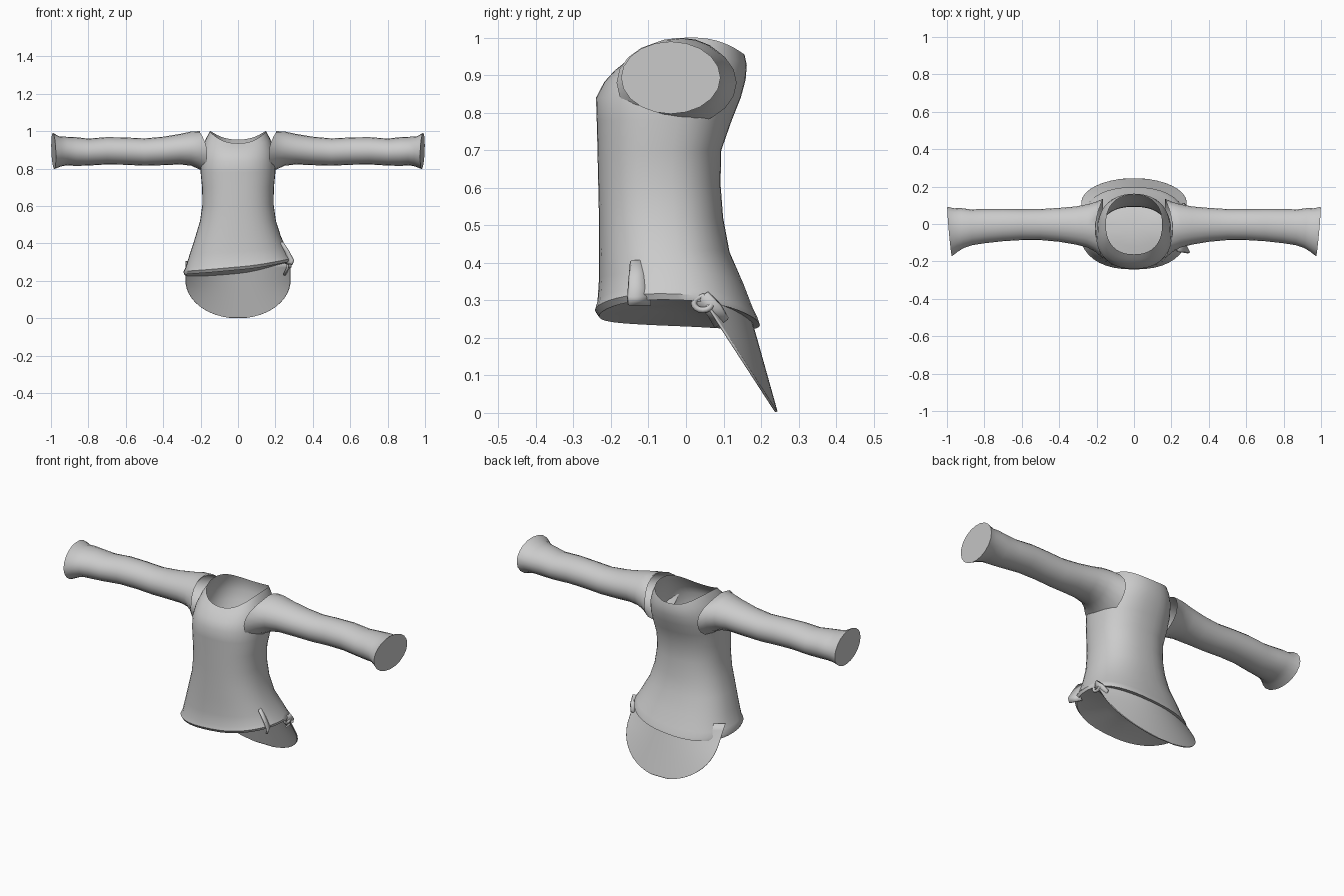
import bpy, bmesh, math
from mathutils import Vector

cube = bpy.data.objects.get("Cube")
if cube:
    bpy.data.objects.remove(cube)

cloth = bpy.data.materials.new("grey_cloth")
cloth.use_nodes = True
GREY = (0.6, 0.6, 0.6, 1)
cloth.diffuse_color = GREY
cloth.node_tree.nodes["Principled BSDF"].inputs["Base Color"].default_value = GREY


def finish(name, bm, angle=50):
    bmesh.ops.recalc_face_normals(bm, faces=bm.faces)
    mesh = bpy.data.meshes.new(name)
    bm.to_mesh(mesh)
    bm.free()
    obj = bpy.data.objects.new(name, mesh)
    bpy.context.collection.objects.link(obj)
    mesh.materials.append(cloth)
    bpy.ops.object.select_all(action='DESELECT')
    obj.select_set(True)
    bpy.context.view_layer.objects.active = obj
    bpy.ops.object.shade_smooth_by_angle(angle=math.radians(angle))
    return obj


def loft(bm, rows, closed=True):
    rings = [[bm.verts.new(p) for p in row] for row in rows]
    n = len(rings[0])
    for a, b in zip(rings, rings[1:]):
        for i in range(n if closed else n - 1):
            j = (i + 1) % n
            bm.faces.new((a[i], a[j], b[j], b[i]))
    return rings


def thicken(obj, amount):
    mod = obj.modifiers.new("thickness", 'SOLIDIFY')
    mod.thickness = amount
    mod.offset = 0


# Torso: height, half width, front y, back y, hem weight, neck weight
SECTIONS = [
    (0.250, 0.265, -0.215, 0.175, 1, 0),
    (0.246, 0.287, -0.232, 0.197, 1, 0),
    (0.262, 0.292, -0.243, 0.192, 1, 0),
    (0.285, 0.280, -0.236, 0.180, 0.9, 0),
    (0.35, 0.258, -0.232, 0.153, 0.5, 0),
    (0.43, 0.230, -0.232, 0.116, 0.1, 0),
    (0.52, 0.203, -0.232, 0.099, 0, 0),
    (0.61, 0.190, -0.234, 0.092, 0, 0),
    (0.70, 0.192, -0.236, 0.094, 0, 0),
    (0.78, 0.200, -0.238, 0.122, 0, 0),
    (0.84, 0.200, -0.240, 0.146, 0, 0),
    (0.885, 0.192, -0.218, 0.159, 0, 0.3),
    (0.92, 0.172, -0.190, 0.162, 0, 0.7),
    (0.945, 0.150, -0.162, 0.156, 0, 1),
]
SIDES = 40


def torso_ring(z, rx, front, back, hem, neck):
    pts = []
    for i in range(SIDES):
        a = math.tau * i / SIDES
        c, s = math.cos(a), math.sin(a)
        x = rx * math.copysign(abs(c) ** 0.85, c)
        y = (front + back) / 2 + (back - front) / 2 * math.copysign(abs(s) ** 0.85, s)
        tilt = hem * (0.035 * c + 0.02 * c * c - 0.012 * s)
        saddle = neck * (0.055 * c * c + 0.01 * s)
        pts.append((x, y, z + tilt + saddle))
    return pts


bm = bmesh.new()
rings = loft(bm, [torso_ring(*s) for s in SECTIONS])
# gently bowed underside closes the hem
low = [v.co.copy() for v in rings[0]]
mid = sum(low, Vector()) / SIDES
inner = [bm.verts.new(p.lerp(mid, 0.5) + Vector((0, 0, 0.02))) for p in low]
centre = bm.verts.new(mid + Vector((0, 0, 0.03)))
for i in range(SIDES):
    j = (i + 1) % SIDES
    bm.faces.new((rings[0][i], inner[i], inner[j], rings[0][j]))
    bm.faces.new((inner[i], centre, inner[j]))
finish("torso", bm)

# Sleeves: x, bottom z, top z, front y, back y
SLEEVE = [
    (0.165, 0.765, 0.995, -0.185, 0.135),
    (0.205, 0.795, 1.0, -0.150, 0.118),
    (0.25, 0.815, 0.998, -0.125, 0.105),
    (0.31, 0.822, 0.985, -0.110, 0.094),
    (0.40, 0.818, 0.970, -0.095, 0.086),
    (0.50, 0.815, 0.961, -0.086, 0.080),
    (0.60, 0.820, 0.966, -0.086, 0.079),
    (0.70, 0.822, 0.968, -0.092, 0.080),
    (0.80, 0.816, 0.960, -0.103, 0.080),
    (0.87, 0.814, 0.968, -0.113, 0.078),
    (0.92, 0.817, 0.970, -0.128, 0.085),
    (0.955, 0.811, 0.972, -0.148, 0.084),
    (0.99, 0.797, 0.990, -0.173, 0.092),
]


def sleeve(name, side):
    rows = []
    for k, (x, lo, hi, front, back) in enumerate(SLEEVE):
        row = []
        for i in range(20):
            a = math.tau * i / 20
            c, s = math.cos(a), math.sin(a)
            y = (front + back) / 2 + (back - front) / 2 * c
            z = (lo + hi) / 2 + (hi - lo) / 2 * s
            slant = max(0, (x - 0.8) / 0.19) * (0.012 * c + 0.004 * s - 0.004)
            root = 0.04 * max(0, s) ** 2 if k == 0 else 0
            row.append((side * (x + slant + root), y, z))
        rows.append(row)
    bm = bmesh.new()
    rings = loft(bm, rows)
    bm.faces.new(rings[-1])
    finish(name, bm)


sleeve("left_sleeve", 1)
sleeve("right_sleeve", -1)

# Rounded tail hanging below the back hem
rows = []
for k in range(15):
    t = k / 14
    z = 0.30 * (1 - t) ** 1.5 + 0.003
    w = 0.28 * math.sqrt(max(0.02, 1 - (max(0, 0.2 - z) / 0.2) ** 2))
    row = []
    for i in range(21):
        u = math.sin((i / 10 - 1) * math.pi / 2)
        row.append((w * u, 0.242 - 0.28 * z - 0.37 * z * u * u, z))
    rows.append(row)
bm = bmesh.new()
loft(bm, rows, closed=False)
thicken(finish("back_tail", bm), 0.006)


# Straps at the left hip: a path of centre points swept by a flat width
def strap(name, path, width, thickness):
    bm = bmesh.new()
    half = Vector(width) / 2
    loft(bm, [(Vector(p) - half, Vector(p) + half) for p in path], closed=False)
    thicken(finish(name, bm), thickness)


strap("belt_loop", [(0.222, -0.118, 0.405), (0.252, -0.122, 0.36),
                    (0.280, -0.125, 0.31), (0.272, -0.125, 0.288)],
      (-0.03, 0.058, 0.0), 0.012)
strap("hip_tab", [(0.280, 0.04, 0.31), (0.272, 0.075, 0.275), (0.255, 0.095, 0.24)],
      (0.02, 0.035, 0.022), 0.012)

# Small ring joining tab and hem
bm = bmesh.new()
loft(bm, [[(0.278 + 0.008 * math.cos(b),
            0.045 + (0.024 + 0.008 * math.sin(b)) * math.cos(a),
            0.292 + (0.018 + 0.008 * math.sin(b)) * math.sin(a))
           for b in [math.tau * j / 8 for j in range(8)]]
          for a in [math.tau * i / 16 for i in range(17)]])
bmesh.ops.remove_doubles(bm, verts=bm.verts, dist=0.0005)
finish("tab_ring", bm)
